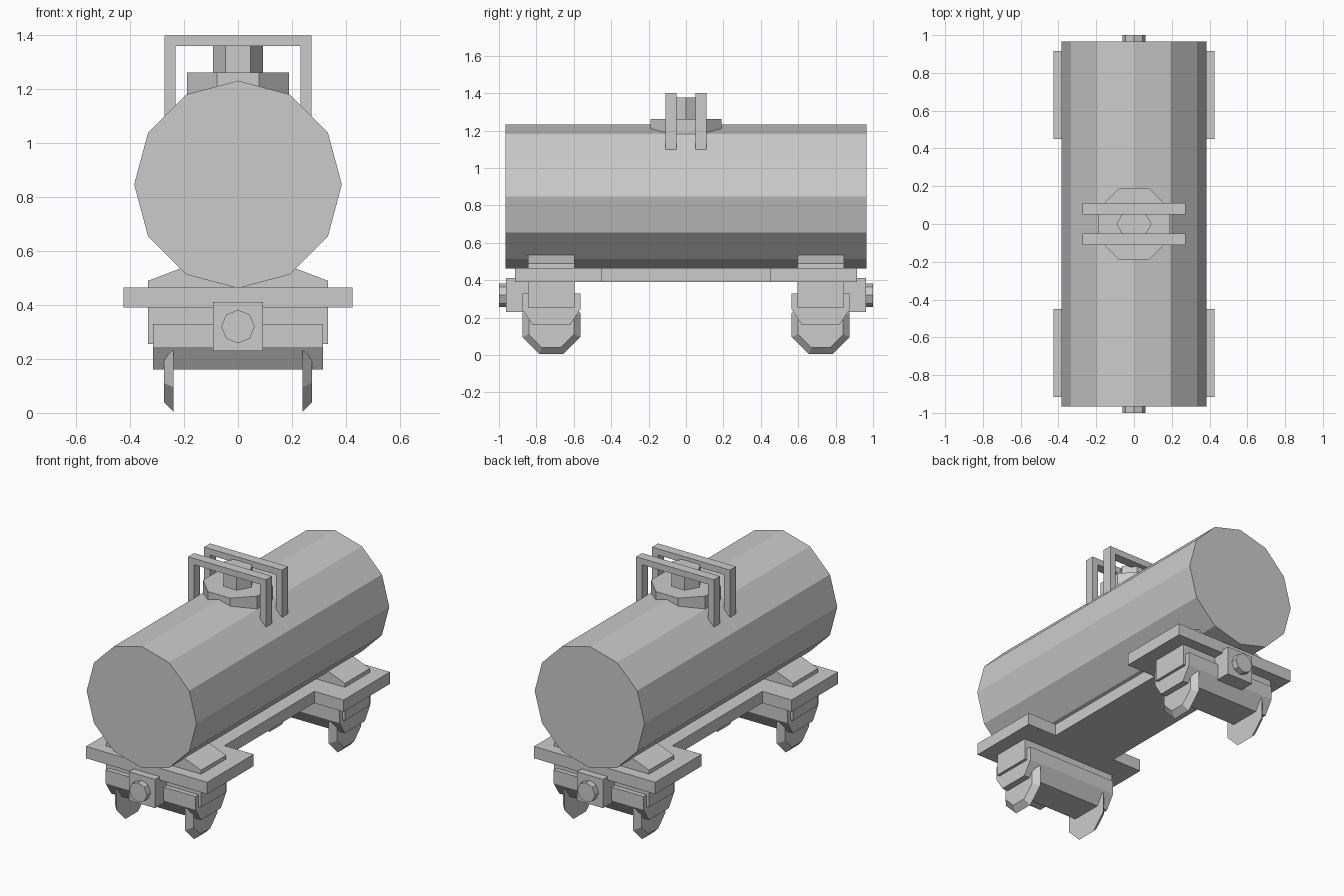
import bpy, bmesh, math
from mathutils import Vector

cube = bpy.data.objects.get("Cube")
if cube:
    bpy.data.objects.remove(cube, do_unlink=True)

grey = bpy.data.materials.new("light grey")
grey.use_nodes = True
COLOUR = (0.6, 0.6, 0.6, 1)
grey.diffuse_color = COLOUR
grey.node_tree.nodes["Principled BSDF"].inputs["Base Color"].default_value = COLOUR


def loft(name, start, end):
    """Solid between two matching outlines of 3D points."""
    bm = bmesh.new()
    a = [bm.verts.new(p) for p in start]
    b = [bm.verts.new(p) for p in end]
    bm.faces.new(a)
    bm.faces.new(b)
    for i in range(len(a)):
        j = (i + 1) % len(a)
        bm.faces.new((a[i], a[j], b[j], b[i]))
    bmesh.ops.recalc_face_normals(bm, faces=bm.faces)
    mesh = bpy.data.meshes.new(name)
    bm.to_mesh(mesh)
    bm.free()
    mesh.materials.append(grey)
    obj = bpy.data.objects.new(name, mesh)
    bpy.context.scene.collection.objects.link(obj)
    return obj


def place(axis, outline, d):
    """Put a 2D outline across the given axis at distance d."""
    if axis == "x":
        return [Vector((d, u, v)) for u, v in outline]
    if axis == "y":
        return [Vector((u, d, v)) for u, v in outline]
    return [Vector((u, v, d)) for u, v in outline]


def prism(name, axis, outline, lo, hi):
    return loft(name, place(axis, outline, lo), place(axis, outline, hi))


def ring(sides, radius, cu=0, cv=0, turn=0):
    angles = [2 * math.pi * (i + turn) / sides for i in range(sides)]
    return [(cu + radius * math.cos(t), cv + radius * math.sin(t)) for t in angles]


def rect(u0, u1, v0, v1):
    return [(u0, v0), (u1, v0), (u1, v1), (u0, v1)]


def mirrored(half):
    """Complete a right-hand outline by reflecting it across u = 0."""
    return half + [(-u, v) for u, v in reversed(half)]


OCT = 1 / math.cos(math.pi / 8)  # flat distance to corner radius

# Tank, filler dome and cap
prism("tank", "y", ring(12, 0.385, 0, 0.847), -0.965, 0.965)
prism("filler_dome", "z", ring(8, 0.19 * OCT, turn=0.5), 1.1, 1.262)
prism("filler_cap", "z", ring(6, 0.093), 1.25, 1.378)

# Guard hoops over the dome
hoop = mirrored([(0.273, 1.4), (0.273, 1.1), (0.232, 1.1), (0.232, 1.36)])
for label, y in (("front", -0.08), ("back", 0.08)):
    prism(label + "_guard_hoop", "y", hoop, y - 0.03, y + 0.03)

# Underframe with wide ends
frame = mirrored([(0.425, -0.915), (0.425, -0.45), (0.22, -0.45),
                  (0.22, 0.45), (0.425, 0.45), (0.425, 0.915)])
prism("underframe", "z", frame, 0.39, 0.465)

# Saddle, bogie, wheels and coupler at each end
saddle = mirrored([(0.333, 0.46), (0.333, 0.49), (0.2, 0.541)])
for label, s in (("front", -1), ("back", 1)):
    yc = 0.72 * s
    prism(label + "_tank_saddle", "y", saddle, yc - 0.125, yc + 0.125)
    prism(label + "_bogie_block", "z", rect(-0.333, 0.333, yc - 0.125, yc + 0.125), 0.255, 0.395)
    axle = mirrored([(0.155, 0.33), (0.155, 0.245), (0.1, 0.16)])
    prism(label + "_axle_box", "x", [(yc + u, v) for u, v in axle], -0.315, 0.315)
    for side, m in (("left", 1), ("right", -1)):
        flange = ring(8, 0.155 * OCT, yc, 0.16, 0.5)
        tread = ring(8, 0.12 * OCT, yc, 0.16, 0.5)
        loft(label + "_" + side + "_wheel",
             place("x", flange, 0.24 * m), place("x", tread, 0.275 * m))
    prism(label + "_coupler_box", "y", rect(-0.092, 0.092, 0.23, 0.412), 0.84 * s, 0.962 * s)
    prism(label + "_coupler_knob", "y", ring(8, 0.062, 0, 0.32, 0), 0.95 * s, s)
